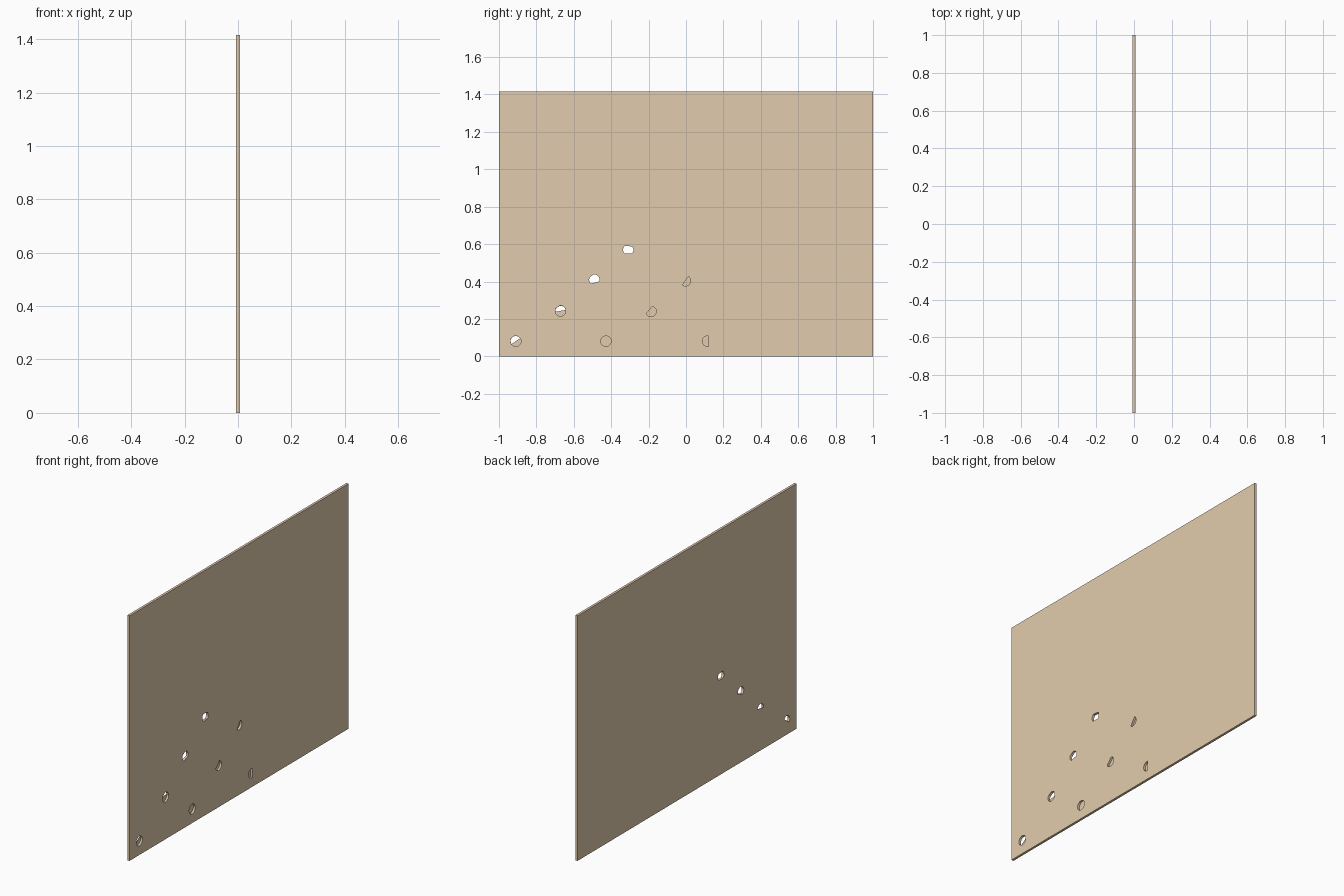
import bpy, bmesh, math
from mathutils import Vector

if "Cube" in bpy.data.objects:
    bpy.data.objects.remove(bpy.data.objects["Cube"])

W, H, T = 2.0, 1.416, 0.014      # panel length (y), height (z), thickness (x)
R = 0.028                        # hole radius

tan = bpy.data.materials.new("tan_board")
tan.diffuse_color = (0.76, 0.597, 0.418, 1)
tan.use_nodes = True
tan.node_tree.nodes["Principled BSDF"].inputs["Base Color"].default_value = tan.diffuse_color


def make_object(name, bm):
    bmesh.ops.recalc_face_normals(bm, faces=bm.faces)
    me = bpy.data.meshes.new(name)
    bm.to_mesh(me)
    bm.free()
    me.materials.append(tan)
    ob = bpy.data.objects.new(name, me)
    bpy.context.collection.objects.link(ob)
    return ob


def clip(pts, angle, dist):
    """Keep the part of the outline below 'dist' along a direction in degrees."""
    n = Vector((math.cos(math.radians(angle)), math.sin(math.radians(angle))))
    out = []
    for i, a in enumerate(pts):
        b = pts[(i + 1) % len(pts)]
        da, db = a.dot(n) - dist, b.dot(n) - dist
        if da <= 0:
            out.append(a)
        if da * db < 0:
            out.append(a.lerp(b, da / (da - db)))
    return out


def cutters(bm, holes, x0, x1, radius):
    """Prisms along x, each a circle trimmed by straight cuts."""
    for y, z, cuts in holes:
        pts = [Vector((math.cos(t), math.sin(t))) * radius
               for t in ((i + 0.5) * math.tau / 24 for i in range(24))]
        for angle, dist in cuts:
            pts = clip(pts, angle, dist)
        f = bm.faces.new([bm.verts.new((x0, y + p.x, z + p.y)) for p in pts])
        ext = bmesh.ops.extrude_face_region(bm, geom=[f])
        vs = [v for v in ext["geom"] if isinstance(v, bmesh.types.BMVert)]
        bmesh.ops.translate(bm, vec=(x1 - x0, 0, 0), verts=vs)


# Board
bm = bmesh.new()
bmesh.ops.create_cube(bm, size=1)
bmesh.ops.scale(bm, vec=(T, W, H), verts=bm.verts)
bmesh.ops.translate(bm, vec=(0, 0, H / 2), verts=bm.verts)
board = make_object("board", bm)

# Shallow recesses on the right face: (y, z, trims)
recesses = [
    (-0.91, 0.081, []),
    (-0.671, 0.243, [(125, 0.025)]),
    (-0.428, 0.081, []),
    (-0.187, 0.24, [(140, 0.012)]),
    (-0.003, 0.404, [(145, 0.0)]),
    (0.115, 0.081, [(0, 0.006)]),
]
# Openings that go right through
openings = [
    (-0.91, 0.081, [(-55, 0.0)]),
    (-0.671, 0.243, [(-80, 0.0), (125, 0.0245)]),
    (-0.49, 0.41, [(-75, 0.016), (125, 0.025)]),
    (-0.309, 0.569, [(85, 0.02), (-90, 0.02)]),
]

bm = bmesh.new()
cutters(bm, recesses, -T / 2 + 0.002, T, R)
recess_cutter = make_object("recess_cutter", bm)
bm = bmesh.new()
cutters(bm, openings, -T, T, R - 0.0004)
opening_cutter = make_object("opening_cutter", bm)

for cutter in (recess_cutter, opening_cutter):
    mod = board.modifiers.new(cutter.name, 'BOOLEAN')
    mod.operation = 'DIFFERENCE'
    mod.solver = 'EXACT'
    mod.object = cutter
    cutter.hide_render = True
